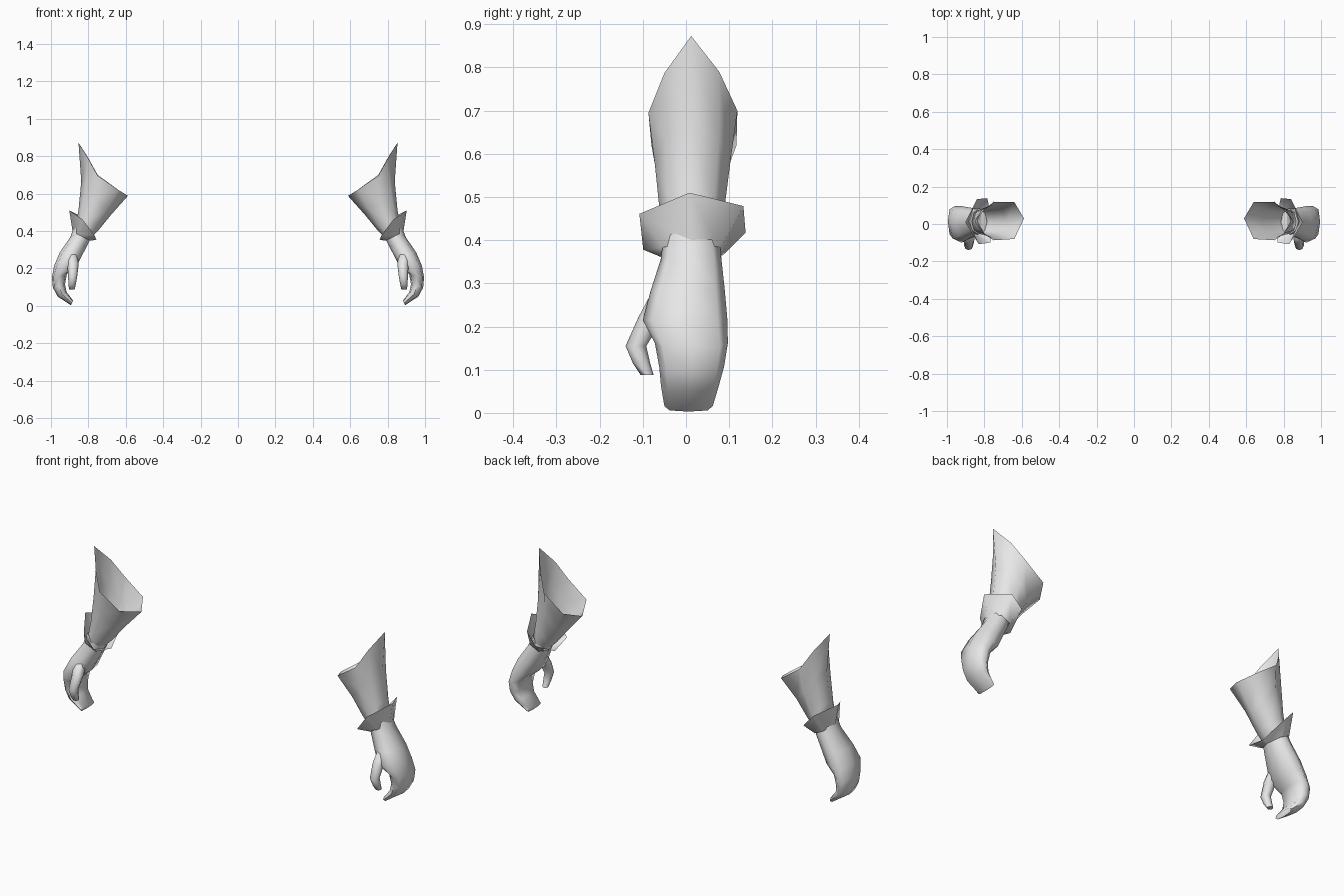
import bpy, bmesh, math
from mathutils import Vector

if "Cube" in bpy.data.objects:
    bpy.data.objects.remove(bpy.data.objects["Cube"])

grey = bpy.data.materials.new("plain_grey")
grey.diffuse_color = (0.8, 0.8, 0.8, 1)
grey.use_nodes = True
grey.node_tree.nodes["Principled BSDF"].inputs["Base Color"].default_value = grey.diffuse_color


def ring(inner, outer, y0, y1, n=8, power=1.0):
    """Oval ring spanning two (x, z) points and a y range; vertex 0 is outermost."""
    pts = []
    for i in range(n):
        a = 2 * math.pi * i / n
        c = math.copysign(abs(math.cos(a)) ** power, math.cos(a))
        s = math.copysign(abs(math.sin(a)) ** power, math.sin(a))
        t = (1 + c) / 2
        pts.append(Vector((inner[0] + (outer[0] - inner[0]) * t,
                           (y0 + y1) / 2 + s * (y1 - y0) / 2,
                           inner[1] + (outer[1] - inner[1]) * t)))
    return pts


def loft(name, rings, cap_start=False, cap_end=False):
    """Skin the rings, smooth them and mirror the part to the other arm."""
    bm = bmesh.new()
    loops = [[bm.verts.new(p) for p in r] for r in rings]
    n = len(loops[0])
    for a, b in zip(loops, loops[1:]):
        for i in range(n):
            j = (i + 1) % n
            bm.faces.new((a[i], a[j], b[j], b[i]))
    if cap_start:
        bm.faces.new(loops[0])
    if cap_end:
        bm.faces.new(loops[-1])
    bmesh.ops.recalc_face_normals(bm, faces=bm.faces)
    mesh = bpy.data.meshes.new(name)
    bm.to_mesh(mesh)
    bm.free()
    mesh.materials.append(grey)
    ob = bpy.data.objects.new(name, mesh)
    bpy.context.collection.objects.link(ob)
    bpy.ops.object.select_all(action='DESELECT')
    ob.select_set(True)
    bpy.context.view_layer.objects.active = ob
    bpy.ops.object.shade_smooth_by_angle(angle=math.radians(65))
    ob.modifiers.new("other_arm", 'MIRROR').use_mirror_merge = False
    return ob


# Flared sleeve with a pointed, slanted opening
sleeve_rim = [Vector(p) for p in (
    (.853, .012, .873), (.80, .077, .79), (.75, .119, .70), (.64, .117, .62),
    (.588, .03, .588), (.64, -.08, .62), (.75, -.087, .695), (.80, -.05, .787))]
loft("sleeve", [
    sleeve_rim,
    ring((.68, .485), (.838, .665), -.072, .102),
    ring((.745, .405), (.853, .51), -.06, .087),
    ring((.785, .365), (.868, .43), -.053, .078),
], cap_end=True)

# Six-sided wrist cuff, wide at its slanted top
cuff_rim = [Vector(p) for p in (
    (.902, .008, .51), (.84, .133, .479), (.785, .138, .417),
    (.757, .02, .353), (.768, -.099, .378), (.83, -.108, .461))]
loft("cuff", [cuff_rim, ring((.788, .348), (.884, .395), -.065, .09, n=6)])

# Mitten hand with fingers curling inwards
loft("hand", [
    ring((.785, .375), (.878, .42), -.055, .078),
    ring((.795, .345), (.895, .37), -.058, .082, power=.85),
    ring((.828, .28), (.953, .285), -.082, .09, power=.8),
    ring((.862, .215), (.983, .215), -.100, .096, power=.75),
    ring((.915, .17), (.995, .152), -.072, .097, power=.7),
    ring((.925, .115), (.990, .098), -.062, .088, power=.7),
    ring((.917, .075), (.965, .05), -.058, .076, power=.7),
    ring((.882, .028), (.893, .003), -.05, .062, power=.7),
], cap_start=True, cap_end=True)

# Thumb, bent forwards then back to its tip
thumb_path = [(.892, -.045, .28, .034), (.882, -.08, .222, .030),
              (.884, -.116, .155, .024), (.887, -.103, .115, .020),
              (.888, -.090, .088, .015)]
loft("thumb", [ring((x - r, z), (x + r, z), y - r, y + r)
               for x, y, z, r in thumb_path], cap_start=True, cap_end=True)
